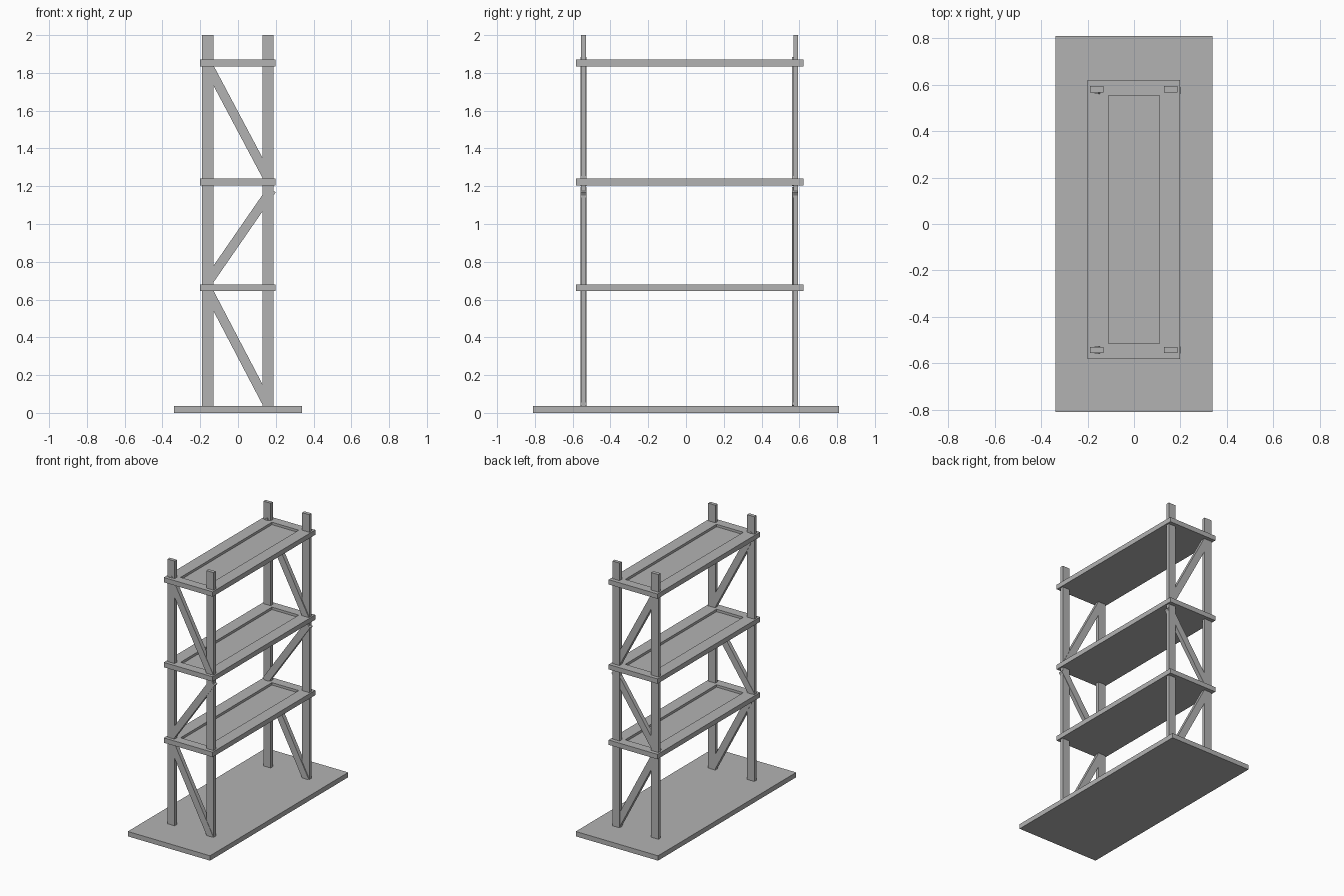
import bpy, bmesh, math
from mathutils import Matrix, Vector

if "Cube" in bpy.data.objects:
    bpy.data.objects.remove(bpy.data.objects["Cube"], do_unlink=True)

grey = bpy.data.materials.new("plain grey")
grey.use_nodes = True
tone = (0.45, 0.45, 0.45, 1)
grey.diffuse_color = tone
grey.node_tree.nodes["Principled BSDF"].inputs["Base Color"].default_value = tone


def finish(name, bm):
    mesh = bpy.data.meshes.new(name)
    bm.to_mesh(mesh)
    bm.free()
    mesh.materials.append(grey)
    obj = bpy.data.objects.new(name, mesh)
    bpy.context.collection.objects.link(obj)
    return obj


def block(size, centre, tilt=0.0):
    bm = bmesh.new()
    matrix = (Matrix.Translation(centre) @ Matrix.Rotation(tilt, 4, 'Y')
              @ Matrix.Diagonal((*size, 1)))
    bmesh.ops.create_cube(bm, size=1, matrix=matrix)
    return bm


MID_Y = 0.02  # the rack stands slightly behind the base centre

# Base slab
finish("base", block((0.675, 1.62, 0.036), (0, 0, 0.018)))


# Shelves with a shallow rectangular tray sunk into the top
def shelf(name, z):
    bm = block((0.40, 1.204, 0.036), (-0.001, MID_Y, z))
    top = max(bm.faces, key=lambda f: f.calc_center_median().z)
    for depth in (0, 0.018):
        if depth == 0:
            bmesh.ops.inset_individual(bm, faces=[top], thickness=0.08)
            for v in top.verts:
                v.co.x = math.copysign(0.11, v.co.x)
                v.co.y = MID_Y + math.copysign(0.535, v.co.y - MID_Y)
        else:
            bmesh.ops.inset_individual(bm, faces=[top], thickness=0)
            bmesh.ops.translate(bm, verts=top.verts, vec=(0, 0, -depth))
    finish(name, bm)


for label, z in (("lower", 0.662), ("middle", 1.222), ("upper", 1.852)):
    shelf(label + "_shelf", z)

# Corner posts
ENDS = {"front": -0.543, "back": 0.581}
for end, y in ENDS.items():
    for side, x in (("right", -0.16), ("left", 0.159)):
        finish(f"{end}_{side}_post", block((0.059, 0.026, 1.97), (x, y, 1.015)))

# Zigzag braces between the posts of each end frame
BRACES = {
    "lower": ((0.165, 0.03), (-0.17, 0.67)),
    "middle": ((-0.17, 0.677), (0.179, 1.182)),
    "upper": ((0.175, 1.212), (-0.176, 1.873)),
}
BRACE_Y = {"front": -0.543, "back": 0.576}
for end, y in BRACE_Y.items():
    for label, (a, b) in BRACES.items():
        start, stop = Vector((a[0], y, a[1])), Vector((b[0], y, b[1]))
        run = stop - start
        finish(f"{end}_{label}_brace",
               block((0.05, 0.031, run.length), (start + stop) / 2,
                     math.atan2(run.x, run.z)))
